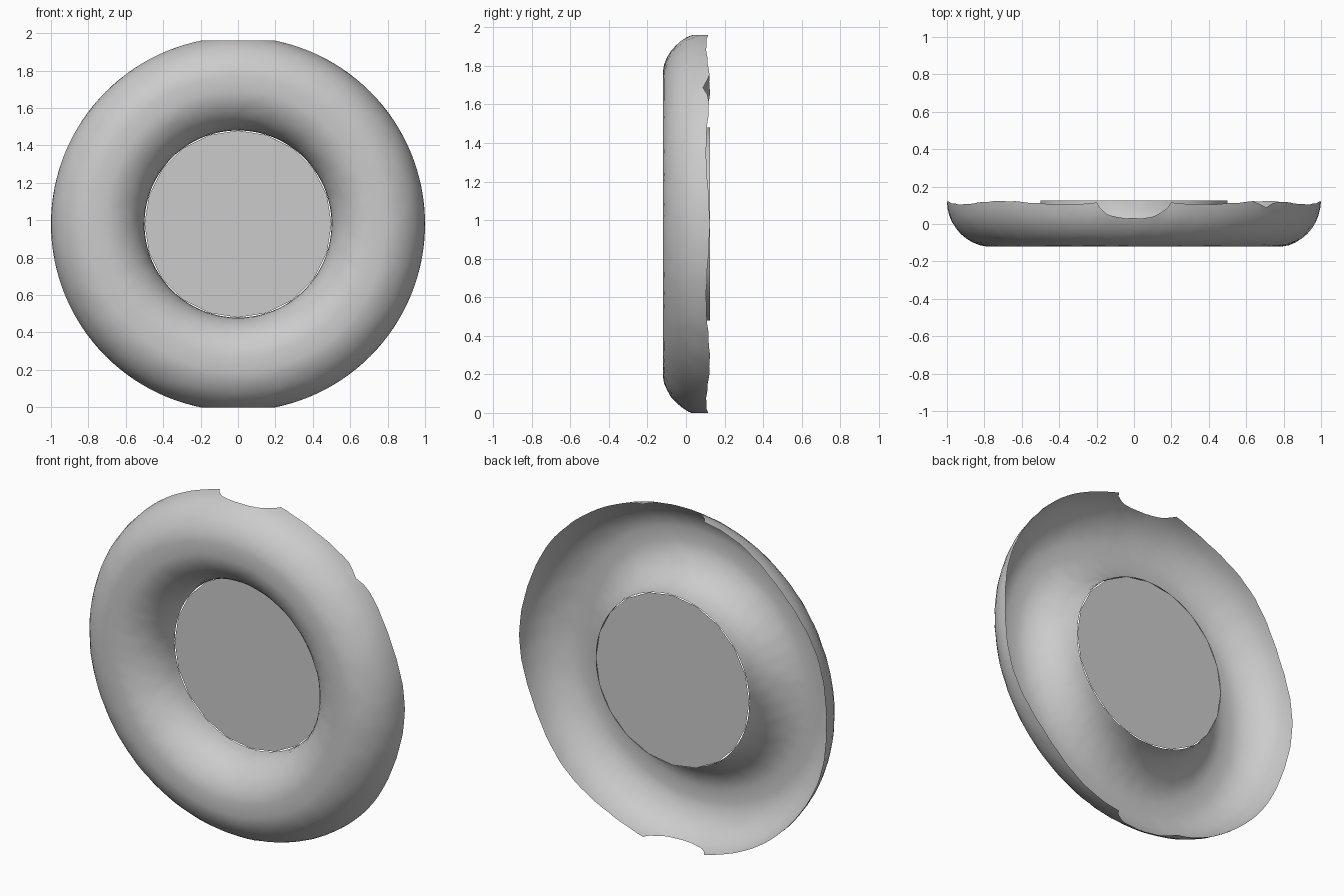
import bpy, bmesh, math, random
from mathutils import Vector

random.seed(4)
if "Cube" in bpy.data.objects:
    bpy.data.objects.remove(bpy.data.objects["Cube"], do_unlink=True)

MAJOR, MINOR, BACK, MID = 0.75, 0.25, 0.125, 0.98
SEGMENTS, ROWS, DISC_SIDES = 128, 20, 20

grey = bpy.data.materials.new("light grey")
grey.use_nodes = True
grey.diffuse_color = (0.6, 0.6, 0.6, 1)
grey.node_tree.nodes["Principled BSDF"].inputs["Base Color"].default_value = (0.6, 0.6, 0.6, 1)


def finish(name, bm):
    mesh = bpy.data.meshes.new(name)
    bm.to_mesh(mesh)
    bm.free()
    mesh.materials.append(grey)
    obj = bpy.data.objects.new(name, mesh)
    bpy.context.collection.objects.link(obj)
    return obj


def rim_dip(a):
    """Depth of the uneven outer back edge, with one larger notch."""
    wave = 0.009 * (1 - math.cos(8 * a)) + 0.004 * math.sin(21 * a) ** 2
    notch = 0.035 * max(0, 1 - abs(a - math.pi / 4) / 0.08)
    return wave + notch


# Half-torus shell, open at the back
bm = bmesh.new()
rings = []
for i in range(SEGMENTS):
    a = math.tau * i / SEGMENTS
    ring = []
    for j in range(ROWS + 1):
        t = math.pi * j / ROWS
        rough = random.uniform(-0.0015, 0.0015) if 0 < j < ROWS else 0
        r = MAJOR + (MINOR + rough) * math.cos(t)
        y = max(BACK - (MINOR + rough) * math.sin(t), -0.12)
        if t < math.pi / 2:
            y = max(y, -0.12) if y < BACK - rim_dip(a) else BACK - rim_dip(a)
        ring.append(bm.verts.new((r * math.cos(a), y, MID + r * math.sin(a))))
    rings.append(ring)
for i, ring in enumerate(rings):
    after = rings[(i + 1) % SEGMENTS]
    for j in range(ROWS):
        bm.faces.new((ring[j], after[j], after[j + 1], ring[j + 1]))
bmesh.ops.recalc_face_normals(bm, faces=bm.faces)

# Trim the top and bottom flat
for side in (1, -1):
    bmesh.ops.bisect_plane(bm, geom=bm.verts[:] + bm.edges[:] + bm.faces[:],
                           plane_co=Vector((0, 0, MID + side * 0.98)),
                           plane_no=Vector((0, 0, side)), clear_outer=True)
shell = finish("ring_shell", bm)
bpy.ops.object.select_all(action="DESELECT")
shell.select_set(True)
bpy.context.view_layer.objects.active = shell
bpy.ops.object.shade_smooth_by_angle(angle=math.radians(30))

# Flat disc closing the hole at the back
bm = bmesh.new()
corners = [math.tau * k / DISC_SIDES for k in range(DISC_SIDES)]
bm.faces.new([bm.verts.new((0.5 * math.cos(a), BACK, MID + 0.5 * math.sin(a))) for a in corners])
finish("centre_disc", bm)
